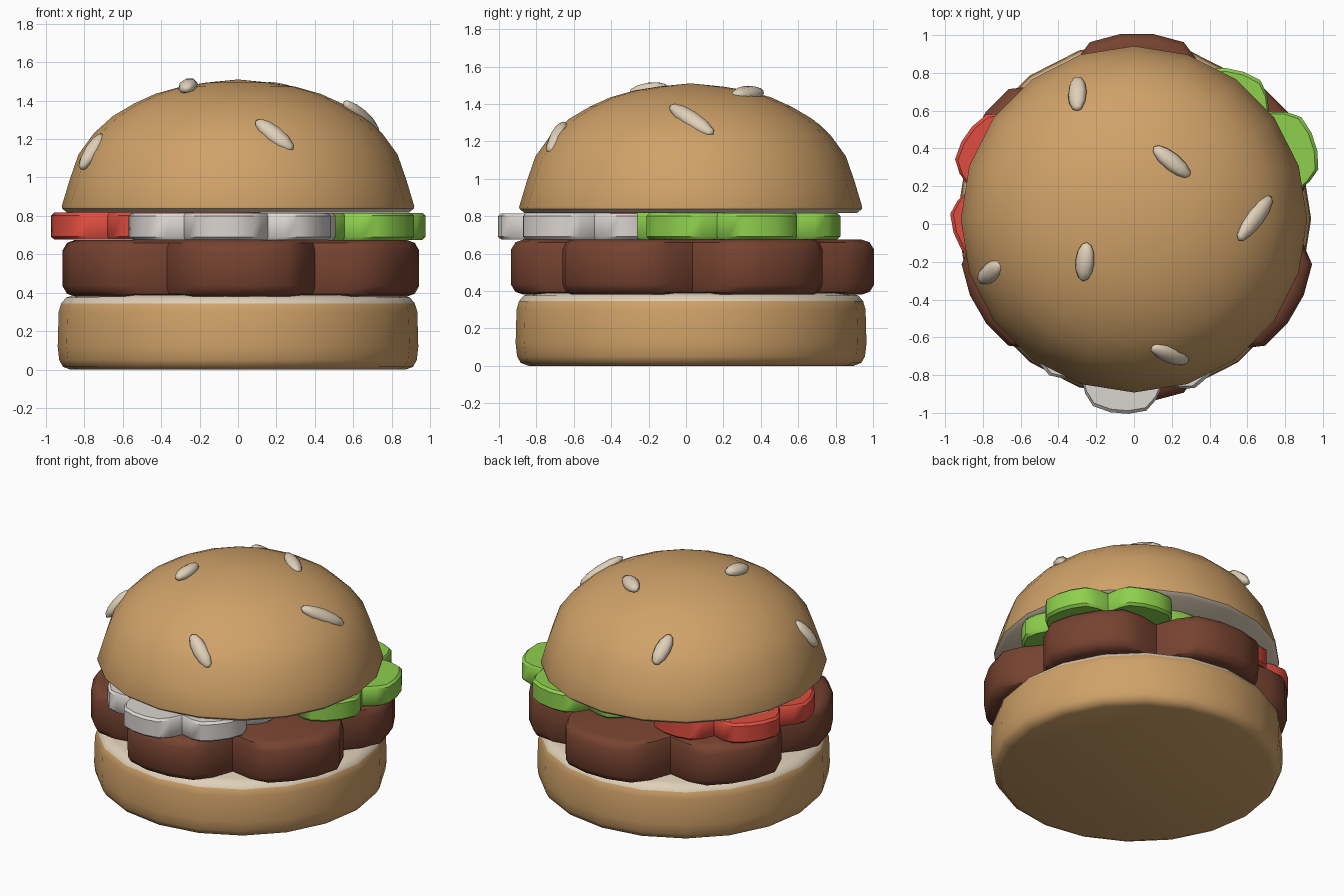
import bpy, bmesh, math
from mathutils import Vector, Matrix

if "Cube" in bpy.data.objects:
    bpy.data.objects.remove(bpy.data.objects["Cube"])


def material(name, rgb):
    m = bpy.data.materials.new(name)
    m.diffuse_color = (*rgb, 1)
    m.use_nodes = True
    m.node_tree.nodes["Principled BSDF"].inputs["Base Color"].default_value = m.diffuse_color
    return m


CRUST = material("bun crust", (0.63, 0.36, 0.14))
CREAM = material("bun crumb and seed", (0.74, 0.63, 0.48))
MEAT = material("meat brown", (0.18, 0.055, 0.03))
ONION = material("onion white", (0.70, 0.66, 0.63))
GREEN = material("lettuce green", (0.27, 0.63, 0.075))
RED = material("tomato red", (0.74, 0.075, 0.05))


def finish(name, bm, mats, loc, angle=40):
    bmesh.ops.recalc_face_normals(bm, faces=bm.faces)
    me = bpy.data.meshes.new(name)
    bm.to_mesh(me)
    bm.free()
    for m in mats:
        me.materials.append(m)
    ob = bpy.data.objects.new(name, me)
    bpy.context.collection.objects.link(ob)
    ob.location = loc
    bpy.ops.object.select_all(action='DESELECT')
    ob.select_set(True)
    bpy.context.view_layer.objects.active = ob
    bpy.ops.object.shade_smooth_by_angle(angle=math.radians(angle))
    return ob


def loft(name, outline, profile, loc, mats, is_cream=lambda z: False):
    """Stack scaled copies of an outline; scale 0 closes with a single point."""
    bm = bmesh.new()
    n = len(outline)
    rings = []
    for s, z in profile:
        if s == 0:
            rings.append([bm.verts.new((0, 0, z))] * n)
        else:
            rings.append([bm.verts.new((x * s, y * s, z)) for x, y in outline])
    for a, b in zip(rings, rings[1:]):
        for i in range(n):
            j = (i + 1) % n
            quad = list(dict.fromkeys((a[i], a[j], b[j], b[i])))
            f = bm.faces.new(quad)
            if is_cream(f.calc_center_median().z):
                f.material_index = 1
    return finish(name, bm, mats, loc)


def round_outline(n=20):
    return [(math.cos(math.tau * i / n), math.sin(math.tau * i / n)) for i in range(n)]


def lobed_outline(radius, turn):
    """Six-lobed outline, one lobe pointing along the turn angle (degrees)."""
    lobe = ((-30, 0.79), (-22, 0.905), (-15, 0.985), (-5, 1.0),
            (5, 1.0), (15, 0.985), (22, 0.905))
    pts = []
    for k in range(6):
        for off, r in lobe:
            a = math.radians(turn + 60 * k + off)
            pts.append((radius * r * math.cos(a), radius * r * math.sin(a)))
    return pts


# Bottom bun with a pale cut top
loft("bottom_bun", round_outline(),
     [(0, 0), (0.87, 0), (0.91, 0.015), (0.93, 0.05), (0.938, 0.12), (0.933, 0.30),
      (0.92, 0.345), (0.895, 0.375), (0.85, 0.388), (0, 0.388)],
     (0, 0.027, 0), [CRUST, CREAM], lambda z: z > 0.35)

# Meat patty
loft("patty", lobed_outline(0.975, 90),
     [(0, 0.38), (0.93, 0.38), (0.975, 0.395), (1.0, 0.435), (1.0, 0.62),
      (0.975, 0.66), (0.93, 0.675), (0, 0.675)],
     (0.015, 0.035, 0), [MEAT])

# Fillings: colour, centre x, centre y, radius, lobe direction
fillings = {
    "onion_slice": (ONION, -0.03, -0.45, 0.555, -95),
    "lettuce_leaf": (GREEN, 0.415, 0.26, 0.57, 18),
    "tomato_slice": (RED, -0.42, 0.15, 0.57, 145),
}
for k, (name, (mat, x, y, r, turn)) in enumerate(fillings.items()):
    loft(name, lobed_outline(r, turn),
         [(0, 0.675), (0.97, 0.675), (1.0, 0.69), (1.0, 0.80), (0.97, 0.815), (0, 0.815)],
         (x, y, 0.001 * k), [mat])

# Top bun dome with a pale underside
loft("top_bun", round_outline(),
     [(0, 0.818), (0.89, 0.818), (0.915, 0.838), (0.917, 0.85), (0.875, 0.99),
      (0.83, 1.12), (0.75, 1.23), (0.65, 1.32), (0.54, 1.385), (0.43, 1.435),
      (0.30, 1.472), (0.17, 1.493), (0, 1.51)],
     (0, 0.025, 0), [CRUST, CREAM], lambda z: z < 0.84)

# Sesame seeds: centre and long direction on the dome
seeds = [
    ((0.20, 0.33, 1.455), (0.20, -0.16, -0.02), 0.125),
    ((0.64, 0.03, 1.315), (0.18, 0.24, -0.16), 0.165),
    ((-0.30, 0.69, 1.26), (0.0, 0.16, -0.13), 0.115),
    ((-0.26, -0.20, 1.475), (0.02, 0.20, 0.03), 0.105),
    ((-0.76, -0.255, 1.135), (0.12, 0.10, 0.19), 0.12),
    ((0.19, -0.69, 1.22), (0.20, -0.08, -0.16), 0.13),
]
for i, (pos, direction, half) in enumerate(seeds):
    long_axis = Vector(direction).normalized()
    out = Vector(pos) - Vector((0, 0.025, 0.65))
    side = out.cross(long_axis).normalized()
    up = long_axis.cross(side)
    bm = bmesh.new()
    bmesh.ops.create_uvsphere(bm, u_segments=8, v_segments=6, radius=1)
    frame = Matrix((side * 0.052, up * 0.04, long_axis * half)).transposed()
    bmesh.ops.transform(bm, matrix=frame.to_4x4(), verts=bm.verts)
    finish(f"sesame_seed_{i + 1}", bm, [CREAM], pos, 60)
